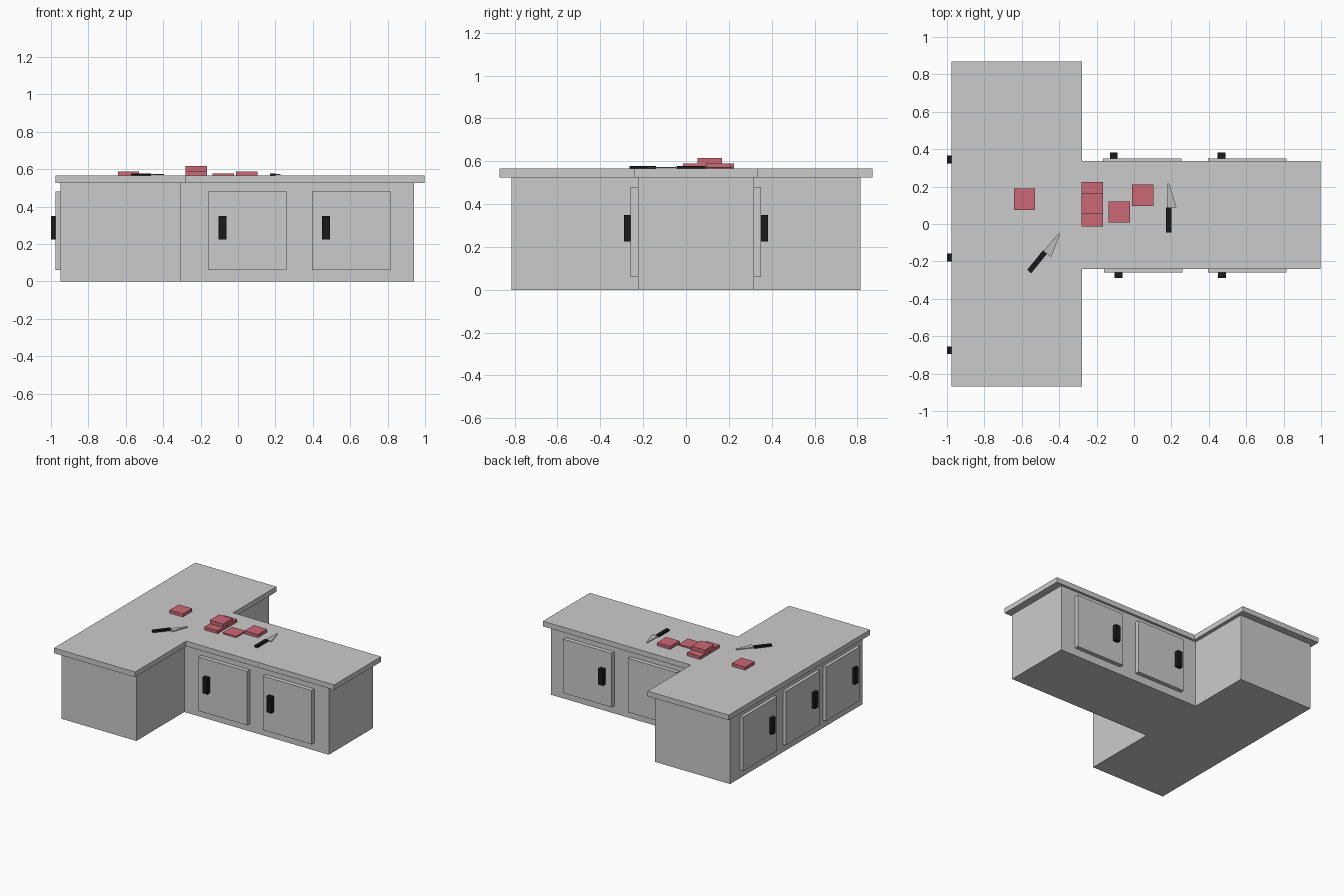
import bpy, bmesh, math
from mathutils import Matrix

if "Cube" in bpy.data.objects:
    bpy.data.objects.remove(bpy.data.objects["Cube"])


def material(name, rgb):
    m = bpy.data.materials.new(name)
    m.diffuse_color = (*rgb, 1)
    m.use_nodes = True
    m.node_tree.nodes["Principled BSDF"].inputs["Base Color"].default_value = m.diffuse_color
    return m


MEAT = material("meat", (0.60, 0.14, 0.18))
BLACK = material("black_handle", (0.01, 0.01, 0.01))
STEEL = material("steel", (0.50, 0.50, 0.50))


def prism(name, outline, z0, z1, mat=None, matrix=None):
    """Extrude a counter-clockwise XY outline from z0 to z1."""
    bm = bmesh.new()
    face = bm.faces.new([bm.verts.new((x, y, z0)) for x, y in outline])
    ext = bmesh.ops.extrude_face_region(bm, geom=[face])
    top = [v for v in ext["geom"] if isinstance(v, bmesh.types.BMVert)]
    bmesh.ops.translate(bm, verts=top, vec=(0, 0, z1 - z0))
    bmesh.ops.recalc_face_normals(bm, faces=bm.faces)
    me = bpy.data.meshes.new(name)
    bm.to_mesh(me)
    bm.free()
    ob = bpy.data.objects.new(name, me)
    bpy.context.collection.objects.link(ob)
    if matrix:
        ob.matrix_world = matrix
    if mat:
        me.materials.append(mat)
    return ob


def box(name, x, y, z, mat=None, matrix=None):
    outline = [(x[0], y[0]), (x[1], y[0]), (x[1], y[1]), (x[0], y[1])]
    return prism(name, outline, *z, mat, matrix)


def t_outline(x0, xm, x1, half, y0, y1):
    return [(x0, -half), (xm, -half), (xm, y0), (x1, y0),
            (x1, y1), (xm, y1), (xm, half), (x0, half)]


# T-shaped cabinet body and overhanging worktop
prism("cabinet_body", t_outline(-0.95, -0.305, 0.94, 0.815, -0.225, 0.318), 0, 0.525)
prism("worktop", t_outline(-0.977, -0.278, 0.997, 0.87, -0.24, 0.337), 0.525, 0.565)

DOOR_Z, HANDLE_Z = (0.06, 0.48), (0.225, 0.35)

# Doors on the front and back of the arm: (door left edge, handle centre)
for side, wall, sign, doors in (
        ("front", -0.225, -1, ((-0.16, -0.083), (0.395, 0.47))),
        ("back", 0.318, 1, ((-0.165, -0.108), (0.395, 0.468)))):
    face = wall + sign * 0.033
    for i, (x, h) in enumerate(doors, 1):
        box(f"{side}_door_{i}", (x, x + 0.42), sorted((wall - sign * 0.005, face)), DOOR_Z)
        box(f"{side}_handle_{i}", (h - 0.021, h + 0.021),
            sorted((face, face + sign * 0.032)), HANDLE_Z, BLACK)

# Doors on the long left side
for i, h in enumerate((0.345, -0.18, -0.675), 1):
    box(f"left_door_{i}", (-0.975, -0.945), (h - 0.075, h + 0.345), DOOR_Z)
    box(f"left_handle_{i}", (-1.0, -0.975), (h - 0.021, h + 0.021), HANDLE_Z, BLACK)

# Meat slabs: centre x, centre y, bottom z, top z
for i, (x, y, z0, z1) in enumerate((
        (-0.585, 0.132, 0.56, 0.589), (-0.223, 0.168, 0.56, 0.589),
        (-0.223, 0.044, 0.56, 0.589), (-0.223, 0.110, 0.589, 0.616),
        (-0.078, 0.064, 0.56, 0.576), (0.047, 0.153, 0.56, 0.589)), 1):
    box(f"meat_slab_{i}", (x - 0.057, x + 0.057), (y - 0.057, y + 0.057), (z0, z1), MEAT)

# Knives, modelled pointing along +y around the handle centre
BLADE = [(-0.009, 0.066), (0.042, 0.066), (0.002, 0.194), (-0.007, 0.194)]
for i, (x, y, angle) in enumerate(((0.186, 0.022, 0), (-0.518, -0.202, -39)), 1):
    place = Matrix.Translation((x, y, 0.565)) @ Matrix.Rotation(math.radians(angle), 4, "Z")
    box(f"knife_{i}_handle", (-0.014, 0.014), (-0.067, 0.067), (0, 0.013), BLACK, place)
    prism(f"knife_{i}_blade", BLADE, 0.003, 0.009, STEEL, place)
